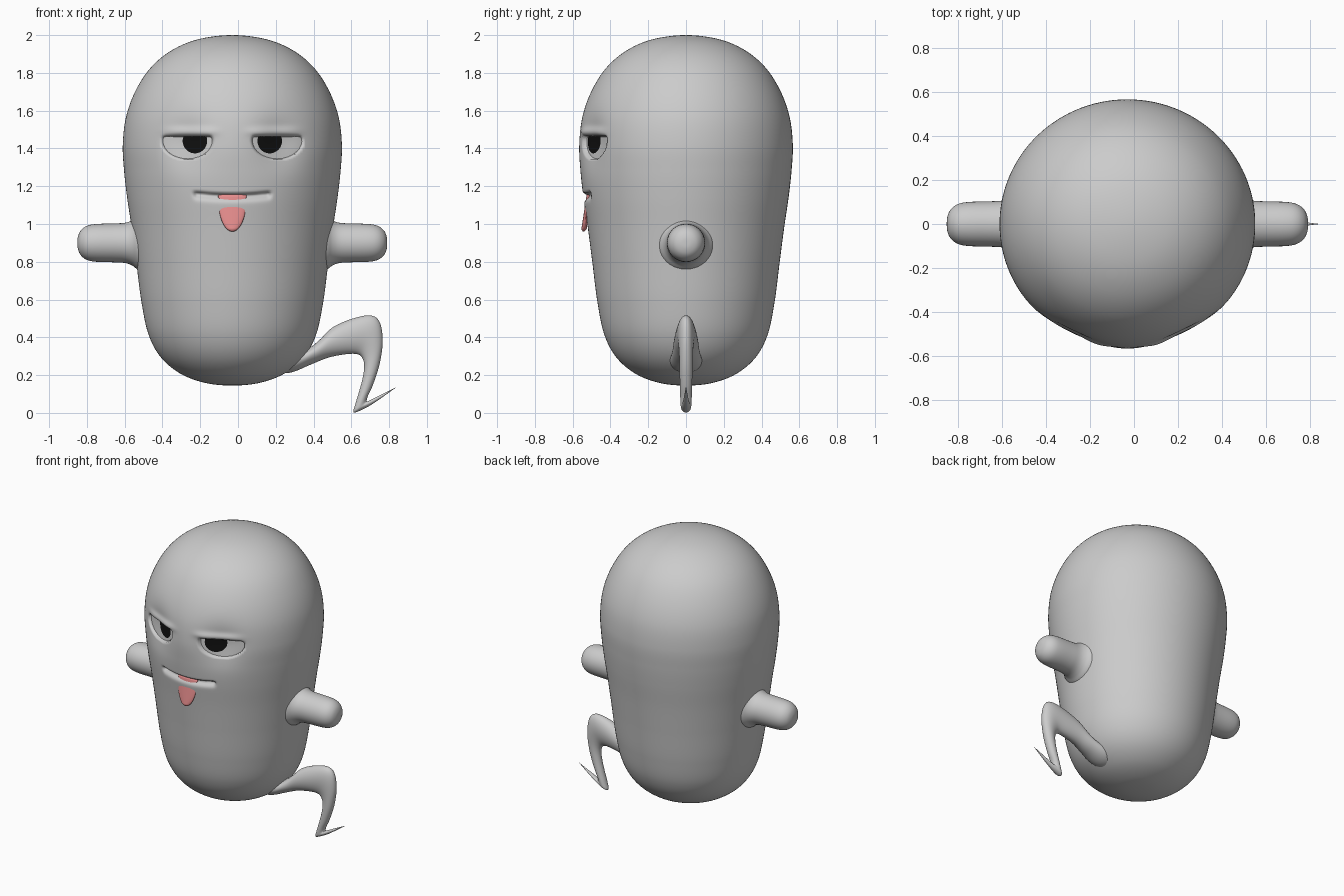
import bpy, bmesh
from math import sin, cos, pi, sqrt, exp

if "Cube" in bpy.data.objects:
    bpy.data.objects.remove(bpy.data.objects["Cube"])

CX = -0.03          # body axis
FLAT = 0.975        # body depth / width


def spline(rows, n):
    """Catmull-Rom through rows[1:-1]; first and last rows only steer the ends."""
    out = []
    for a, b, c, d in zip(rows, rows[1:], rows[2:], rows[3:]):
        for k in range(n):
            t = k / n
            out.append([0.5 * (2*q + (r-p)*t + (2*p-5*q+4*r-s)*t*t + (3*q-p-3*r+s)*t**3)
                        for p, q, r, s in zip(a, b, c, d)])
    out.append(list(rows[-2]))
    return out


def loft(name, rings, colour=None, cap=True):
    bm = bmesh.new()
    vs = [[bm.verts.new(p) for p in ring] for ring in rings]
    n = len(rings[0])
    for r0, r1 in zip(vs, vs[1:]):
        for i in range(n):
            j = (i + 1) % n
            bm.faces.new((r0[i], r0[j], r1[j], r1[i]))
    bm.faces.new(vs[0])
    if cap:
        bm.faces.new(vs[-1])
    bmesh.ops.recalc_face_normals(bm, faces=bm.faces)
    for f in bm.faces:
        f.smooth = True
    me = bpy.data.meshes.new(name)
    bm.to_mesh(me)
    bm.free()
    ob = bpy.data.objects.new(name, me)
    bpy.context.collection.objects.link(ob)
    if colour:
        mat = bpy.data.materials.new(name + "_colour")
        mat.diffuse_color = colour
        mat.use_nodes = True
        mat.node_tree.nodes["Principled BSDF"].inputs["Base Color"].default_value = mat.diffuse_color
        me.materials.append(mat)
    return ob


def step(t):
    t = max(0.0, min(1.0, t))
    return t * t * (3 - 2 * t)


# Body profile (radius, height)
profile = spline([(-0.18, 1.978), (0.001, 2.0), (0.18, 1.978), (0.32, 1.92), (0.43, 1.83),
                  (0.51, 1.71), (0.562, 1.57), (0.58, 1.42), (0.573, 1.28), (0.557, 1.14),
                  (0.533, 0.98), (0.509, 0.8), (0.48, 0.58), (0.442, 0.41), (0.375, 0.29),
                  (0.27, 0.205), (0.14, 0.158), (0.001, 0.145), (-0.14, 0.158)], 16)


def radius(z):
    for (r0, z0), (r1, z1) in zip(profile, profile[1:]):
        if z1 <= z <= z0:
            return r0 + (r1 - r0) * (z - z0) / (z1 - z0)
    return 0


def hollow(u, z):
    """Broad flattening around each eye."""
    return 0.035 * exp(-((abs(u) - 0.25) / 0.12)**2 - ((z - 1.43) / 0.13)**2)


def face_relief(u, z):
    """Eye sockets, heavy lids and mouth crease, as a push backwards."""
    u = abs(u)
    d = hollow(u, z)
    e = 1 - ((u - 0.237) / 0.138)**2 - ((z - 1.44) / 0.1)**2
    d += 0.05 * step(e / 0.25) * step((1.472 - z) / 0.02)
    d -= 0.016 * exp(-((z - 1.488) / 0.022)**2 - ((u - 0.22) / 0.13)**4)
    m = z - (1.15 + 0.3 * u * u)
    d += 0.03 * exp(-(m / (0.009 if m > 0 else 0.022))**2) * step((0.215 - u) / 0.03)
    return d


rings = []
for r, z in profile:
    ring = []
    for i in range(192):
        a = 2 * pi * i / 192
        a -= 0.6 * sin(a)                      # denser towards the face
        x, y = r * sin(a), -r * cos(a) * FLAT
        if y < 0 and 1.0 < z < 1.75:
            y += face_relief(x, z)
        ring.append((CX + x, y, z))
    rings.append(ring)
loft("body", rings)


def face_patch(name, side, cu, cz, a, b, top, off, colour=None):
    rings = []
    for k in range(13):
        s = max(k / 12, 0.01)
        ring = []
        for i in range(48):
            t = 2 * pi * i / 48
            u, z = cu + a * s * cos(t), min(cz + b * s * sin(t), top)
            y = -FLAT * sqrt(radius(z)**2 - u * u) + hollow(u, z) + off
            ring.append((CX + side * u, y, z))
        rings.append(ring)
    loft(name, rings, colour, cap=False)


# Arm profile (distance from axis, radius)
arm = spline([(0.40, 0.19), (0.45, 0.17), (0.50, 0.142), (0.53, 0.12), (0.565, 0.107),
              (0.62, 0.103), (0.72, 0.1), (0.77, 0.09), (0.802, 0.066), (0.817, 0.034),
              (0.82, 0.001), (0.817, -0.034)], 5)

# Eyes, pupils and arms, mirrored
for side, tag in ((-1, "right"), (1, "left")):
    face_patch(tag + "_eye", side, 0.237, 1.44, 0.134, 0.097, 1.465, 0.022)
    face_patch(tag + "_pupil", side, 0.198, 1.44, 0.065, 0.066, 1.463, 0.017, (0.005, 0.005, 0.005, 1))
    loft(tag + "_arm", [[(CX + side * d, r * cos(2*pi*i/40), 0.9 + r * sin(2*pi*i/40))
                         for i in range(40)] for d, r in arm])

# Tongue
rings = []
for k in range(25):
    t = sin(pi / 2 * k / 24)
    w = max(0.075 * sqrt(max(0, 1 - t**2.4)), 0.001)
    h = 0.014 * min(1, w / 0.03)
    rings.append([(CX + w * cos(2*pi*i/32), -0.512 - 0.03 * t + h * sin(2*pi*i/32), 1.155 - 0.195 * t)
                  for i in range(32)])
loft("tongue", rings, (0.8, 0.27, 0.27, 1))

# Zigzag tail: upper edge x z, lower edge x z, half depth
T = [(0.28, 0.36, 0.15, 0.225, 0.10), (0.37, 0.345, 0.27, 0.212, 0.085),
     (0.43, 0.385, 0.39, 0.258, 0.072), (0.50, 0.452, 0.483, 0.294, 0.064),
     (0.60, 0.497, 0.585, 0.312, 0.055), (0.70, 0.516, 0.64, 0.308, 0.047),
     (0.75, 0.48, 0.663, 0.28, 0.041), (0.766, 0.38, 0.668, 0.24, 0.036),
     (0.75, 0.26, 0.66, 0.185, 0.034), (0.715, 0.15, 0.643, 0.12, 0.032),
     (0.688, 0.09, 0.622, 0.05, 0.03), (0.682, 0.062, 0.612, 0.003, 0.027),
     (0.70, 0.067, 0.655, 0.016, 0.021), (0.76, 0.098, 0.72, 0.052, 0.012),
     (0.838, 0.136, 0.836, 0.134, 0.001)]
rings = []
for ux, uz, lx, lz, h in spline([T[0]] + T + [T[-1]], 6):
    rings.append([((ux + lx) / 2 + (ux - lx) / 2 * cos(2*pi*i/32), h * sin(2*pi*i/32),
                   (uz + lz) / 2 + (uz - lz) / 2 * cos(2*pi*i/32)) for i in range(32)])
loft("tail", rings)
